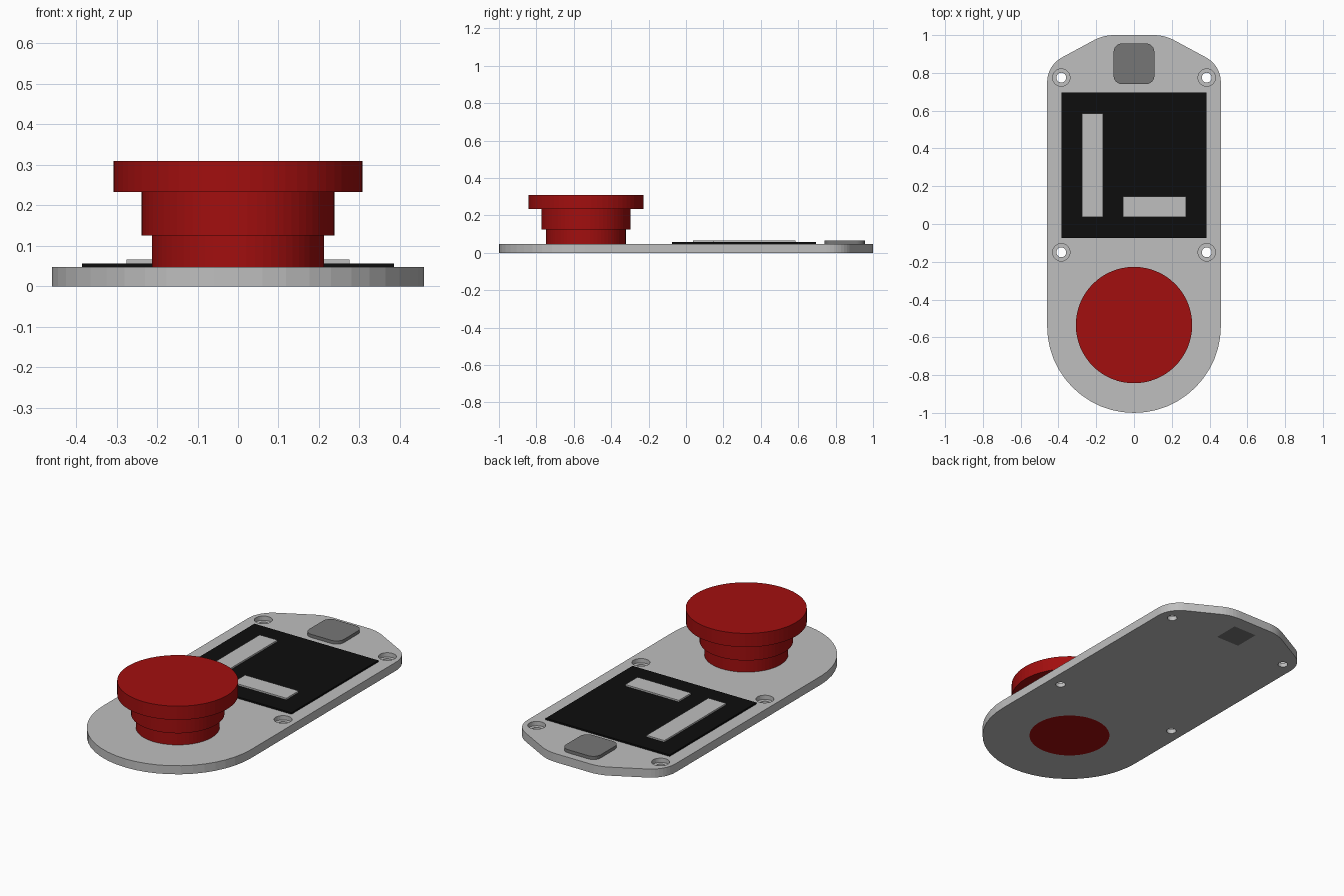
import bpy, bmesh, math
from math import sin, cos, radians

if "Cube" in bpy.data.objects:
    bpy.data.objects.remove(bpy.data.objects["Cube"])


def material(name, rgb):
    m = bpy.data.materials.new(name)
    m.use_nodes = True
    m.diffuse_color = (*rgb, 1)
    m.node_tree.nodes["Principled BSDF"].inputs["Base Color"].default_value = (*rgb, 1)
    return m


silver = material("silver grey", (0.52, 0.52, 0.52))
grey = material("dark grey", (0.18, 0.18, 0.18))
black = material("panel black", (0.004, 0.004, 0.004))
red = material("button red", (0.36, 0.0045, 0.0045))


def arc(cx, cy, r, start, end, steps):
    angles = [radians(start + (end - start) * i / steps) for i in range(steps + 1)]
    return [(cx + r * cos(a), cy + r * sin(a)) for a in angles]


def extrude(name, outline, z0, z1, mat):
    """Solid made by raising a counter-clockwise outline from z0 to z1."""
    bm = bmesh.new()
    base = bm.faces.new([bm.verts.new((x, y, z0)) for x, y in outline])
    top = bmesh.ops.extrude_face_region(bm, geom=[base])["geom"]
    bmesh.ops.translate(bm, vec=(0, 0, z1 - z0),
                        verts=[v for v in top if isinstance(v, bmesh.types.BMVert)])
    bmesh.ops.recalc_face_normals(bm, faces=bm.faces)
    mesh = bpy.data.meshes.new(name)
    bm.to_mesh(mesh)
    bm.free()
    mesh.materials.append(mat)
    obj = bpy.data.objects.new(name, mesh)
    bpy.context.collection.objects.link(obj)
    return obj


def disc(name, x, y, r, z0, z1, mat, sides=64):
    return extrude(name, arc(x, y, r, 0, 360, sides)[:-1], z0, z1, mat)


def box(name, x0, x1, y0, y1, z0, z1, mat):
    return extrude(name, [(x0, y0), (x1, y0), (x1, y1), (x0, y1)], z0, z1, mat)


def cut(target, cutter):
    mod = target.modifiers.new(cutter.name, "BOOLEAN")
    mod.operation = "DIFFERENCE"
    mod.solver = "EXACT"
    mod.object = cutter
    cutter.hide_render = True
    cutter.hide_viewport = True
    cutter.display_type = "WIRE"


PLATE = 0.048
BUTTON_Y = -0.535
PAD_Y = 0.848

# Base plate: round front, straight sides, sloped and rounded back
slope = math.degrees(math.atan2(2, 1))
right = arc(0.31, 0.75, 0.15, 0, slope, 8) + arc(0.106, 0.776, 0.224, slope, 90, 5)
left = [(-x, y) for x, y in reversed(right)]
plate = extrude("base_plate", arc(0, -0.54, 0.46, 180, 360, 24) + right + left,
                0, PLATE, silver)

# Stepped screw holes
for x in (-0.385, 0.385):
    for y in (-0.15, 0.775):
        cut(plate, disc("screw_hole_cutter", x, y, 0.026, -0.1, 0.1, silver, 24))
        cut(plate, disc("screw_head_cutter", x, y, 0.046, 0.024, 0.1, silver, 32))

# Openings for the button stem and the pad stem
cut(plate, disc("button_opening_cutter", 0, BUTTON_Y, 0.213, -0.1, 0.1, silver))
cut(plate, box("pad_opening_cutter", -0.073, 0.073, PAD_Y - 0.073, PAD_Y + 0.073,
               -0.1, 0.1, silver))

# Push button in three steps
for name, r, z0, z1 in (("button_stem", 0.213, 0, 0.125),
                        ("button_collar", 0.238, 0.125, 0.233),
                        ("button_cap", 0.308, 0.233, 0.31)):
    disc(name, 0, BUTTON_Y, r, z0, z1, red)

# Black panel with two raised bars
box("panel", -0.385, 0.385, -0.075, 0.695, PLATE, 0.057, black)
box("long_bar", -0.275, -0.165, 0.037, 0.585, 0.057, 0.066, silver)
box("short_bar", -0.058, 0.275, 0.037, 0.146, 0.057, 0.066, silver)

# Rounded pad at the back, with a square stem through the plate
h, r = 0.108, 0.045
pad = []
for i, (sx, sy) in enumerate(((1, 1), (-1, 1), (-1, -1), (1, -1))):
    pad += arc(sx * (h - r), PAD_Y + sy * (h - r), r, i * 90, i * 90 + 90, 6)
extrude("pad", pad, PLATE, 0.066, grey)
box("pad_stem", -0.073, 0.073, PAD_Y - 0.073, PAD_Y + 0.073, 0, PLATE, grey)
